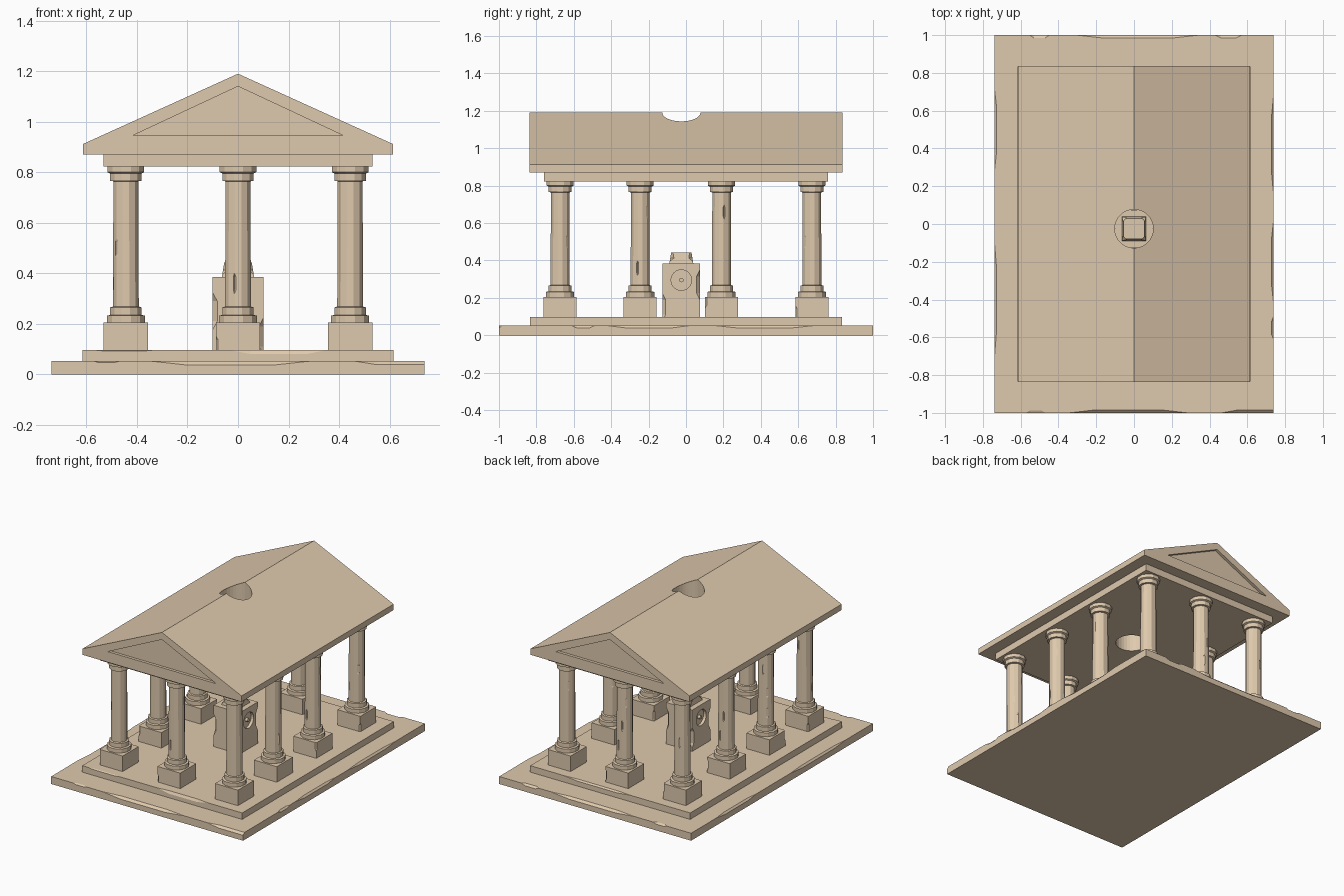
import bpy, bmesh, math, random
from mathutils import Matrix, Vector

random.seed(4)
if "Cube" in bpy.data.objects:
    bpy.data.objects.remove(bpy.data.objects["Cube"])

stone = bpy.data.materials.new("sandstone")
stone.use_nodes = True
stone.diffuse_color = (0.74, 0.59, 0.42, 1)
shader = next(n for n in stone.node_tree.nodes if n.type == "BSDF_PRINCIPLED")
shader.inputs["Base Color"].default_value = stone.diffuse_color
shader.inputs["Roughness"].default_value = 0.9


def finish(name, bm):
    bmesh.ops.recalc_face_normals(bm, faces=bm.faces)
    mesh = bpy.data.meshes.new(name)
    bm.to_mesh(mesh)
    bm.free()
    mesh.materials.append(stone)
    obj = bpy.data.objects.new(name, mesh)
    bpy.context.collection.objects.link(obj)
    return obj


def box(name, half_x, half_y, z0, z1, at=(0, 0), taper=1):
    bm = bmesh.new()
    bmesh.ops.create_cube(bm, size=2)
    for v in bm.verts:
        k = taper if v.co.z > 0 else 1
        v.co = (at[0] + v.co.x * half_x * k, at[1] + v.co.y * half_y * k,
                z1 if v.co.z > 0 else z0)
    return finish(name, bm)


def prism(name, profile, y0, y1):
    bm = bmesh.new()
    face = bm.faces.new([bm.verts.new((x, y0, z)) for x, z in profile])
    ext = bmesh.ops.extrude_face_region(bm, geom=[face])["geom"]
    moved = [g for g in ext if isinstance(g, bmesh.types.BMVert)]
    bmesh.ops.translate(bm, verts=moved, vec=(0, y1 - y0, 0))
    # the starting face must close the solid
    if not any(all(abs(v.co.y - y0) < 1e-6 for v in f.verts) for f in bm.faces):
        bmesh.ops.holes_fill(bm, edges=bm.edges)
    return finish(name, bm)


def cylinder(name, radius, depth, at, axis="Z", sides=32):
    bm = bmesh.new()
    turn = Matrix.Rotation(math.pi / 2, 4, "Y") if axis == "X" else Matrix()
    bmesh.ops.create_cone(bm, cap_ends=True, segments=sides, radius1=radius,
                          radius2=radius, depth=depth,
                          matrix=Matrix.Translation(at) @ turn)
    return finish(name, bm)


def turned(name, profile, at, sides=12):
    """Closed stack of rings from (radius, height) pairs."""
    bm = bmesh.new()
    rings = []
    for r, z in profile:
        angles = [2 * math.pi * (i + 0.5) / sides for i in range(sides)]
        rings.append([bm.verts.new((at[0] + r * math.cos(a), at[1] + r * math.sin(a), z))
                      for a in angles])
    for low, high in zip(rings, rings[1:]):
        for i in range(sides):
            j = (i + 1) % sides
            bm.faces.new((low[i], low[j], high[j], high[i]))
    bm.faces.new(rings[0][::-1])
    bm.faces.new(rings[-1])
    return finish(name, bm)


def cut(obj, cutter, keep=False):
    cutter.hide_render = True
    mod = obj.modifiers.new("cut", "BOOLEAN")
    mod.operation, mod.solver, mod.object = "DIFFERENCE", "EXACT", cutter
    bpy.context.view_layer.objects.active = obj
    bpy.ops.object.modifier_apply(modifier=mod.name)
    if not keep:
        bpy.data.objects.remove(cutter)


def chip(obj, spots):
    """Knock long tapered chips out of edges: (centre, half sizes)."""
    bm = bmesh.new()
    for centre, size in spots:
        along = max(range(3), key=lambda i: size[i])
        points = []
        for axis in range(3):
            for sign in (-1, 1):
                for slide in ((0,) if axis == along else (-0.5, 0.5)):
                    p = Vector(centre)
                    p[axis] += sign * size[axis]
                    p[along] += slide * size[along]
                    points.append(bm.verts.new(p))
        bmesh.ops.convex_hull(bm, input=points)
    cut(obj, finish("chip_cutter", bm))


# Ground slab and step, with worn edges
slab = box("base_slab", 0.739, 1, 0, 0.052)
chip(slab, [((x, y * 1.002, 0.054), (length, 0.02, depth)) for x, y, length, depth in (
    (-0.52, -1, 0.06, 0.009), (-0.03, -1, 0.35, 0.019), (0.66, -1, 0.22, 0.018),
    (-0.5, 1, 0.06, 0.012), (0.02, 1, 0.36, 0.018), (0.5, 1, 0.08, 0.015))]
     + [((x * 1.002, y, 0.054), (0.014, length, 0.016)) for x, y, length in (
         (0.739, 0.42, 0.3), (0.739, -0.2, 0.25), (0.739, -0.55, 0.07),
         (-0.739, 0.5, 0.25), (-0.739, -0.4, 0.35))])
step = box("step", 0.616, 0.834, 0.0005, 0.097)
chip(step, [((x, y * 1.002, 0.099), (length, 0.012, depth)) for x, y, length, depth in (
    (-0.45, -0.834, 0.16, 0.008), (0.16, -0.834, 0.22, 0.022), (0.1, 0.834, 0.3, 0.015))])

# Columns: three across each end, the middle rows only at the sides
column_profile = [(0.078, 0.2), (0.078, 0.232), (0.064, 0.235), (0.064, 0.265),
                  (0.053, 0.268), (0.051, 0.764), (0.064, 0.766), (0.064, 0.795),
                  (0.075, 0.8), (0.075, 0.825)]
places = [(x, y) for y in (-0.673, -0.245, 0.19, 0.673) for x in (-0.444, 0, 0.444)
          if x or abs(y) > 0.5]
for n, (x, y) in enumerate(places, 1):
    plinth = box(f"plinth_{n}", 0.088, 0.088, 0.095, 0.205, (x, y))
    sx, sy = random.choice((-1, 1)), random.choice((-1, 1))
    chip(plinth, [((x + sx * 0.09, y + sy * 0.09, random.uniform(0.11, 0.19)),
                   (0.013, 0.013, 0.05))])
    column = turned(f"column_{n}", column_profile, (x, y))
    marks = []
    for level in (0.36, 0.5, 0.66):
        a = (random.randrange(12) + 0.5) * math.pi / 6
        marks.append(((x + 0.056 * math.cos(a), y + 0.056 * math.sin(a), level),
                      (0.01, 0.01, 0.05)))
    chip(column, marks)

# Altar with a sunken round emblem on each side
CY = -0.025
altar = box("altar", 0.1, 0.1, 0.095, 0.385, (0, CY))
chip(altar, [((-0.102, CY - 0.102, 0.25), (0.022, 0.022, 0.08)),
             ((0.102, CY - 0.102, 0.15), (0.02, 0.02, 0.08)),
             ((0.102, CY + 0.102, 0.27), (0.022, 0.022, 0.09)),
             ((-0.102, CY + 0.102, 0.19), (0.022, 0.022, 0.08))])
for side, label in ((1, "left"), (-1, "right")):
    cut(altar, cylinder("emblem_cutter", 0.055, 0.04, (side * 0.1, CY, 0.295), "X", 24))
    cylinder(f"emblem_stud_{label}", 0.012, 0.022, (side * 0.088, CY, 0.295), "X", 12)
cap = box("altar_cap", 0.064, 0.064, 0.384, 0.443, (0, CY), 0.85)
chip(cap, [((sx * 0.062, CY + sy * 0.062, 0.43), (0.025, 0.025, 0.035))
           for sx in (-1, 1) for sy in (-1, 1)])

# Ceiling beam and gabled roof with sunken pediments
beam = box("ceiling_beam", 0.533, 0.758, 0.823, 0.872)
roof = prism("roof", [(-0.613, 0.871), (0.613, 0.871), (0.613, 0.912), (0, 1.19),
                      (-0.613, 0.912)], -0.837, 0.837)
for end in (-1, 1):
    cut(roof, prism("pediment_cutter", [(-0.417, 0.945), (0.417, 0.945), (0, 1.14)],
                    end * 0.817, end * 0.9))

# Round skylight through roof and ceiling
skylight = cylinder("skylight_cutter", 0.102, 0.8, (0, CY, 1.05))
cut(roof, skylight, keep=True)
cut(beam, skylight)
